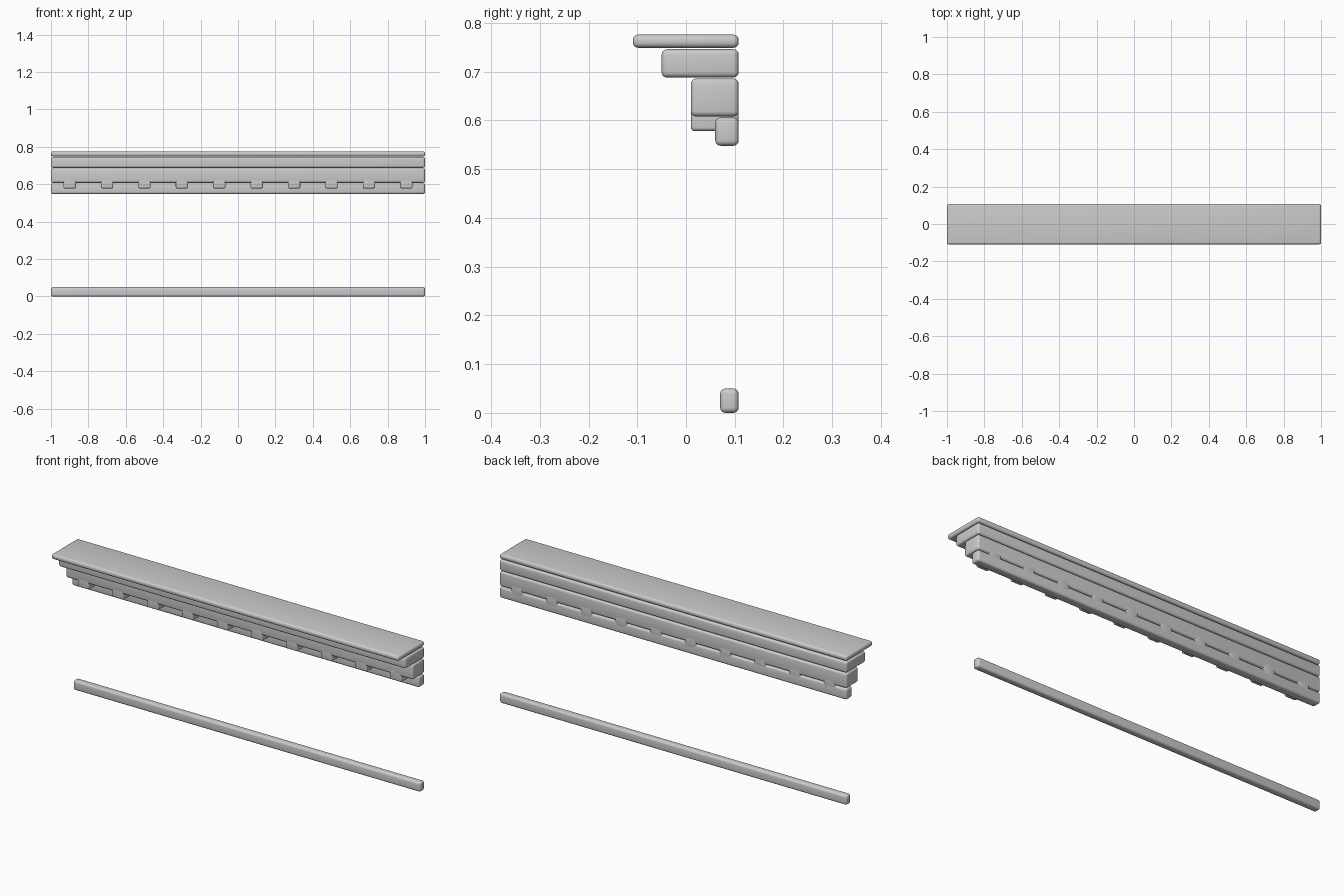
import bpy
import bmesh
from mathutils import Vector

cube = bpy.data.objects.get("Cube")
if cube:
    bpy.data.objects.remove(cube, do_unlink=True)

stone = bpy.data.materials.new("grey_stone")
stone.use_nodes = True
GREY = (0.6, 0.6, 0.6, 1)
stone.diffuse_color = GREY
stone.node_tree.nodes["Principled BSDF"].inputs["Base Color"].default_value = GREY

BACK = 0.108  # shared wall plane


def rounded_bar(name, x, width, front, bottom, top, radius):
    """Box from its front depth to the wall plane, with rounded edges."""
    mesh = bpy.data.meshes.new(name)
    bm = bmesh.new()
    bmesh.ops.create_cube(bm, size=1)
    bmesh.ops.scale(bm, vec=Vector((width, BACK - front, top - bottom)), verts=bm.verts)
    bmesh.ops.translate(bm, vec=Vector((x, (front + BACK) / 2, (bottom + top) / 2)), verts=bm.verts)
    bm.to_mesh(mesh)
    bm.free()
    mesh.materials.append(stone)
    mesh.shade_smooth()
    obj = bpy.data.objects.new(name, mesh)
    bpy.context.collection.objects.link(obj)
    bevel = obj.modifiers.new("rounded_edges", "BEVEL")
    bevel.width = radius
    bevel.segments = 4
    return obj


# Full-length mouldings: front depth, bottom, top, edge radius
mouldings = {
    "crown_slab": (-0.109, 0.749, 0.776, 0.011),
    "upper_moulding": (-0.05, 0.688, 0.746, 0.011),
    "middle_moulding": (0.01, 0.608, 0.686, 0.011),
    "lower_moulding": (0.06, 0.548, 0.606, 0.011),
    "base_rail": (0.07, 0.0, 0.05, 0.011),
}
for name, dims in mouldings.items():
    rounded_bar(name, 0, 2, *dims)

# Row of dentil blocks under the middle moulding
for i in range(10):
    rounded_bar(f"dentil_{i + 1}", -0.9 + 0.2 * i, 0.066, 0.01, 0.578, 0.637, 0.008)
